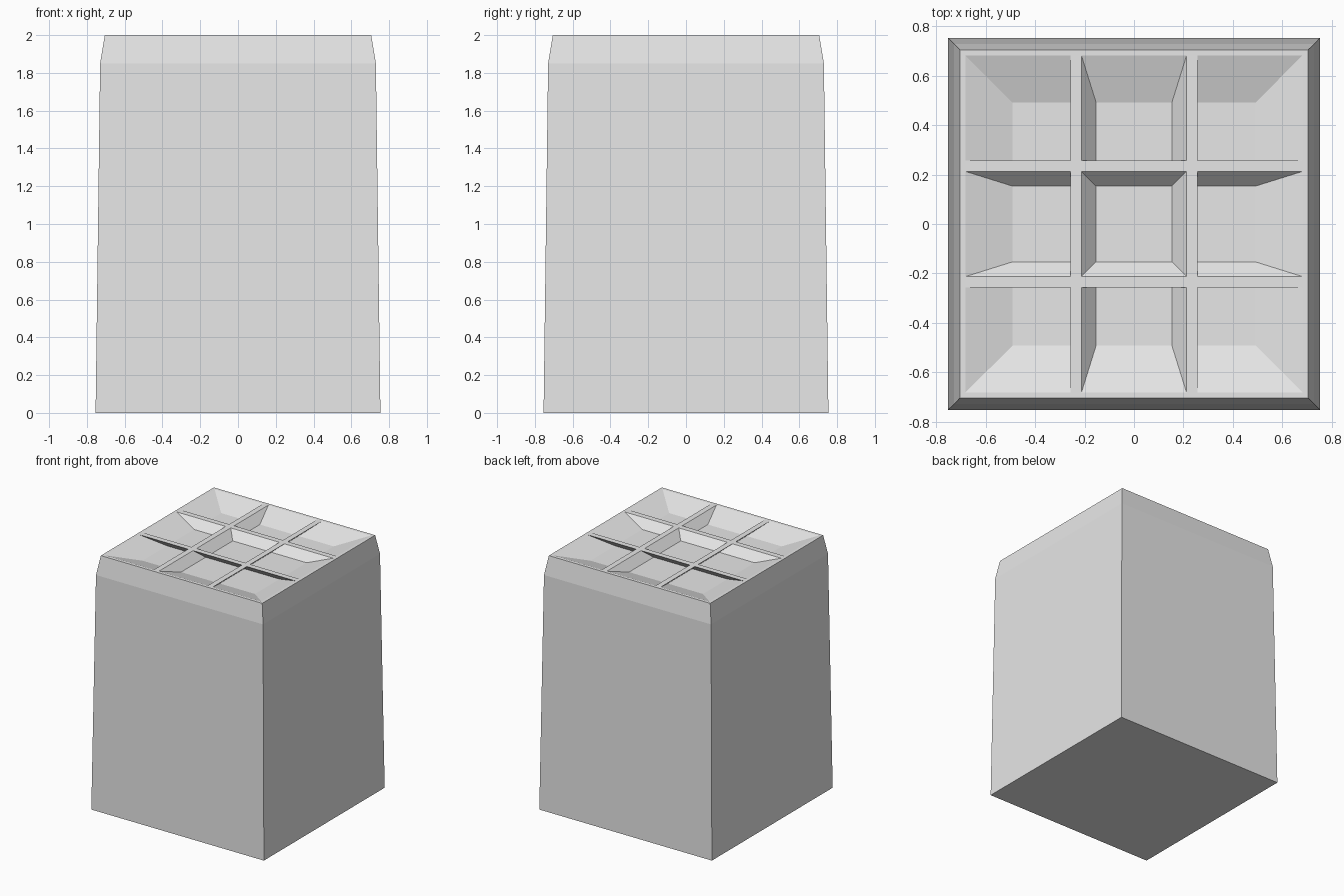
import bpy
import bmesh

cube = bpy.data.objects.get("Cube")
if cube:
    bpy.data.objects.remove(cube, do_unlink=True)

HEIGHT = 2.0
POCKET_DEPTH = 0.064
FLOOR_SCALE = 0.72          # all pocket floors shrink together about the centre
HALF_LINES = [0.213, 0.257, 0.683, 0.705]
SIDE_RINGS = [(0.73, 1.85), (0.754, 0.0)]   # half width, height

# Single material
grey = bpy.data.materials.new("light_grey")
grey.use_nodes = True
colour = (0.8, 0.8, 0.8, 1.0)
grey.diffuse_color = colour
grey.node_tree.nodes["Principled BSDF"].inputs["Base Color"].default_value = colour

bm = bmesh.new()

# Top grid of ribs and pocket openings
lines = [-v for v in reversed(HALF_LINES)] + HALF_LINES
grid = [[bm.verts.new((x, y, HEIGHT)) for y in lines] for x in lines]
pockets = []
for i in range(len(lines) - 1):
    for j in range(len(lines) - 1):
        face = bm.faces.new((grid[i][j], grid[i + 1][j],
                             grid[i + 1][j + 1], grid[i][j + 1]))
        if i % 2 and j % 2:
            pockets.append(face)

# Chamfered shoulder and tapering sides, drawn down from the rim
edges = [e for e in bm.edges if e.is_boundary]
half = HALF_LINES[-1]
for new_half, z in SIDE_RINGS:
    result = bmesh.ops.extrude_edge_only(bm, edges=edges)["geom"]
    for v in (g for g in result if isinstance(g, bmesh.types.BMVert)):
        v.co.x *= new_half / half
        v.co.y *= new_half / half
        v.co.z = z
    edges = [g for g in result if isinstance(g, bmesh.types.BMEdge)
             and g.is_boundary and all(abs(v.co.z - z) < 1e-5 for v in g.verts)]
    half = new_half

# Flat base
bmesh.ops.holes_fill(bm, edges=edges, sides=0)

# Sunken pockets with floors gathered toward the centre
floors = bmesh.ops.extrude_discrete_faces(bm, faces=pockets)["faces"]
for floor in floors:
    for v in floor.verts:
        v.co.x *= FLOOR_SCALE
        v.co.y *= FLOOR_SCALE
        v.co.z -= POCKET_DEPTH

bmesh.ops.recalc_face_normals(bm, faces=bm.faces[:])
mesh = bpy.data.meshes.new("divided_block")
bm.to_mesh(mesh)
bm.free()
mesh.materials.append(grey)
block = bpy.data.objects.new("divided_block", mesh)
bpy.context.collection.objects.link(block)
